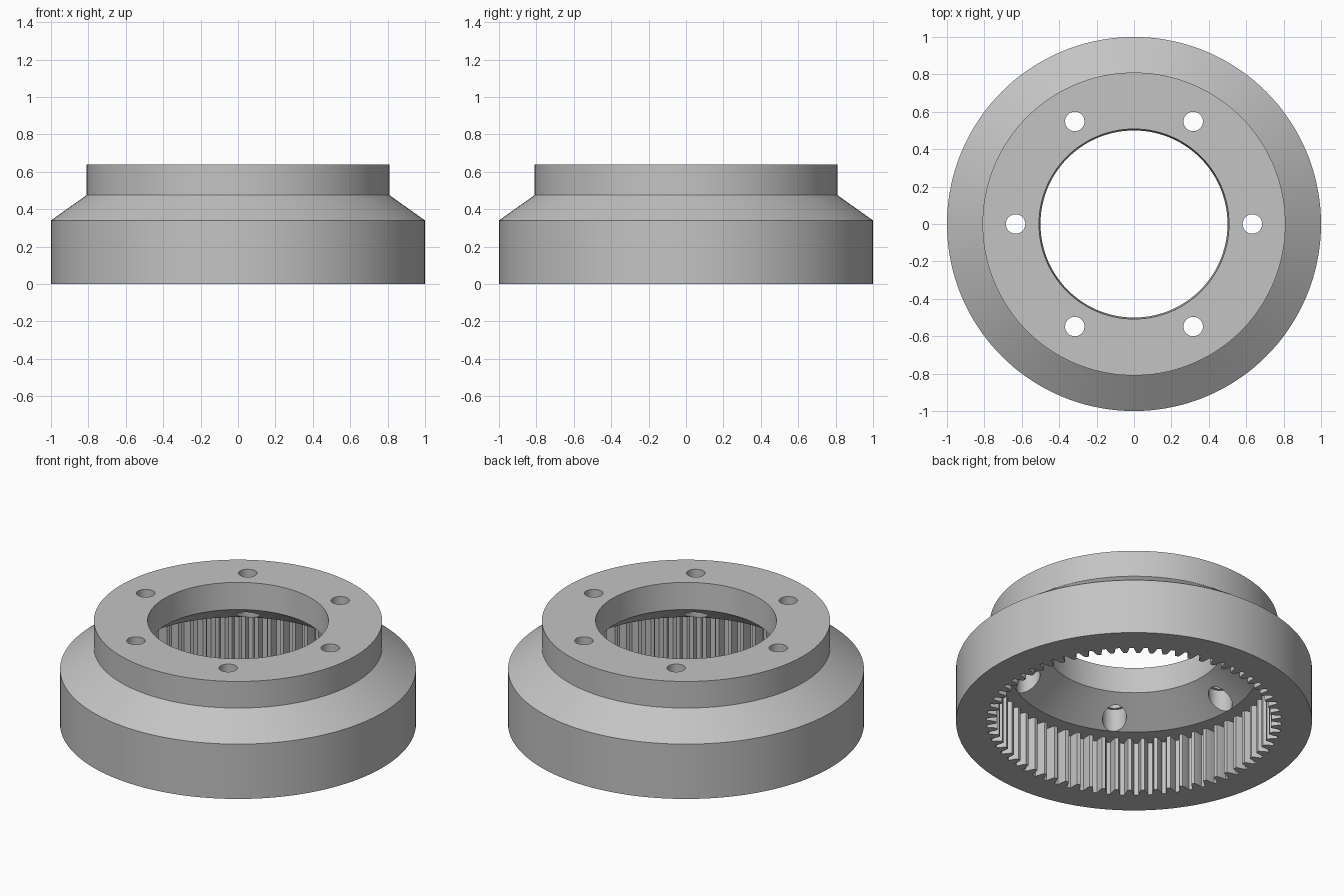
import bpy
import bmesh
from math import cos, sin, pi, tau

cube = bpy.data.objects.get("Cube")
if cube:
    bpy.data.objects.remove(cube, do_unlink=True)

SEGMENTS = 144
TEETH = 66
TOOTH_TOP = 0.335   # height of the shelf that closes the toothed cavity

steel = bpy.data.materials.new("grey_steel")
steel.use_nodes = True
GREY = (0.55, 0.55, 0.55, 1)
steel.diffuse_color = GREY
steel.node_tree.nodes["Principled BSDF"].inputs["Base Color"].default_value = GREY


def make_object(name, bm):
    bmesh.ops.recalc_face_normals(bm, faces=bm.faces)
    mesh = bpy.data.meshes.new(name)
    bm.to_mesh(mesh)
    bm.free()
    obj = bpy.data.objects.new(name, mesh)
    bpy.context.collection.objects.link(obj)
    mesh.materials.append(steel)
    return obj


def lathe(name, profile):
    """Closed (radius, z) profile turned around the z axis."""
    bm = bmesh.new()
    rings = [[bm.verts.new((r * cos(tau * i / SEGMENTS), r * sin(tau * i / SEGMENTS), z))
              for i in range(SEGMENTS)] for r, z in profile]
    for k, ring in enumerate(rings):
        nxt = rings[(k + 1) % len(rings)]
        for i in range(SEGMENTS):
            j = (i + 1) % SEGMENTS
            bm.faces.new((ring[i], ring[j], nxt[j], nxt[i]))
    return make_object(name, bm)


def prism(bm, outline, z0, z1):
    """Straight prism over a flat (x, y) outline."""
    low = [bm.verts.new((x, y, z0)) for x, y in outline]
    high = [bm.verts.new((x, y, z1)) for x, y in outline]
    bm.faces.new(low[::-1])
    bm.faces.new(high)
    for i in range(len(low)):
        j = (i + 1) % len(low)
        bm.faces.new((low[i], low[j], high[j], high[i]))


def circle(cx, cy, r, n=32):
    return [(cx + r * cos(tau * i / n), cy + r * sin(tau * i / n)) for i in range(n)]


def cut(target, cutter):
    mod = target.modifiers.new(cutter.name, "BOOLEAN")
    mod.operation = "DIFFERENCE"
    mod.solver = "EXACT"
    mod.object = cutter
    bpy.context.view_layer.objects.active = target
    bpy.ops.object.modifier_apply(modifier=mod.name)
    bpy.data.objects.remove(cutter, do_unlink=True)


# Turned housing: stepped outside, tapered bore, conical inside
housing = lathe("ring_gear_housing", [
    (1.0, 0), (1.0, 0.34), (0.81, 0.475), (0.81, 0.64),
    (0.508, 0.64), (0.50, 0.475), (0.75, 0.30), (0.75, 0)])

# Internal teeth: each gap narrows from the tooth tips out to the root
gap = [(-0.36, 0.772), (-0.27, 0.79), (-0.2, 0.81), (-0.15, 0.828),
       (0.15, 0.828), (0.2, 0.81), (0.27, 0.79), (0.36, 0.772)]
outline = []
for t in range(TEETH):
    for offset, r in gap:
        a = tau * (t + offset) / TEETH
        outline.append((r * cos(a), r * sin(a)))
bm = bmesh.new()
prism(bm, outline, -0.1, TOOTH_TOP)
cut(housing, make_object("tooth_cutter", bm))

# Six bolt holes, counterbored from inside
for radius, z0, z1, name in ((0.0675, 0.2, 0.475, "counterbore_cutter"),
                             (0.052, 0.3, 0.8, "bolt_hole_cutter")):
    bm = bmesh.new()
    for i in range(6):
        a = i * pi / 3
        prism(bm, circle(0.633 * cos(a), 0.633 * sin(a), radius), z0, z1)
    cut(housing, make_object(name, bm))

# Smooth round walls, crisp machined edges
bpy.ops.object.select_all(action="DESELECT")
housing.select_set(True)
bpy.context.view_layer.objects.active = housing
bpy.ops.object.shade_smooth_by_angle(angle=pi / 8)
